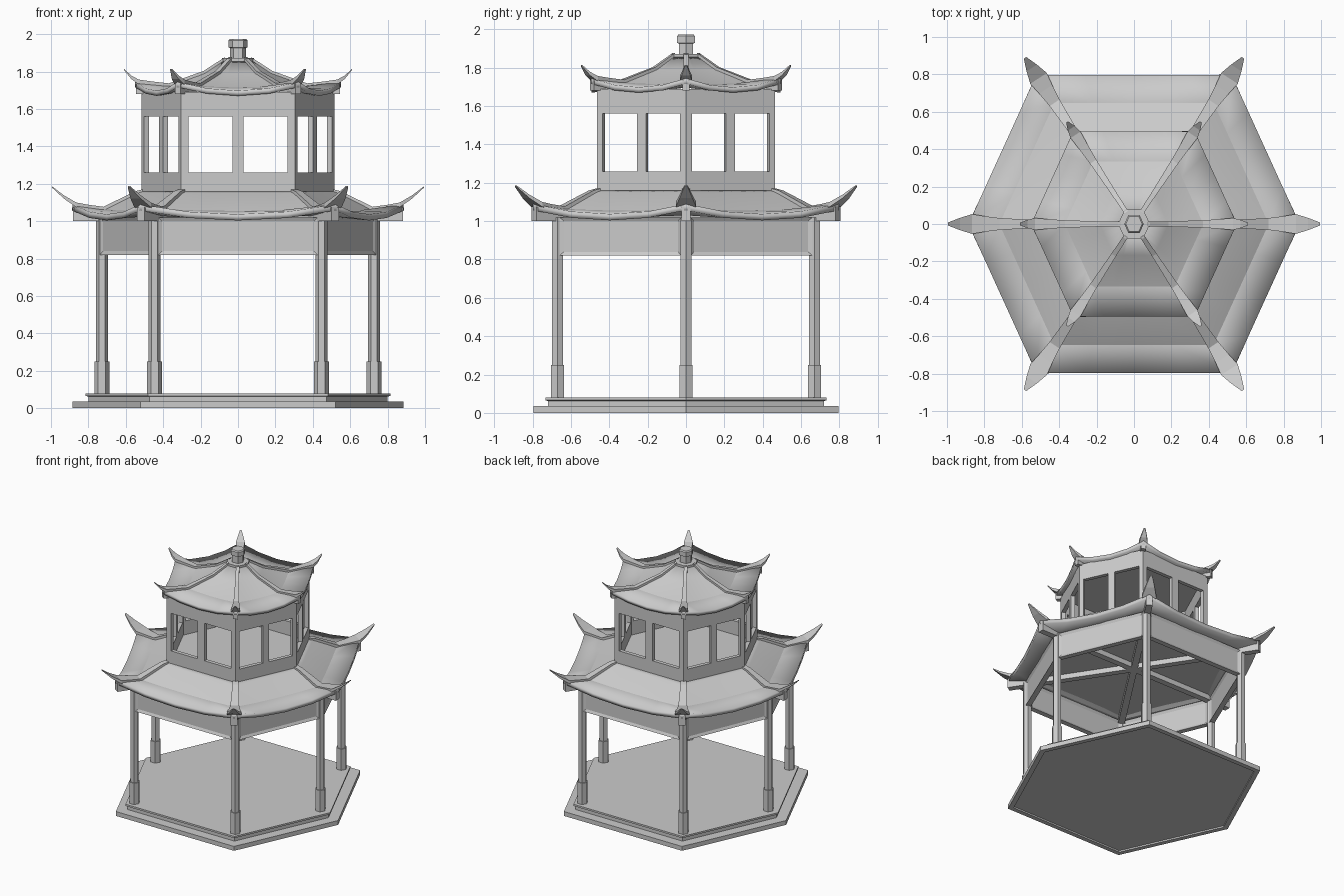
import bpy, bmesh
from math import pi
from mathutils import Vector, Matrix

if "Cube" in bpy.data.objects:
    bpy.data.objects.remove(bpy.data.objects["Cube"])

# Slightly stretched hexagon, corners on the x axis
HEX = [Vector(p) for p in ((1, 0, 0), (.59, .9, 0), (-.59, .9, 0),
                           (-1, 0, 0), (-.59, -.9, 0), (.59, -.9, 0))]
# Column centres
COLS = [Vector(p) for p in ((.728, 0, 0), (.446, .67, 0), (-.446, .67, 0),
                            (-.728, 0, 0), (-.446, -.67, 0), (.446, -.67, 0))]


def make(name, bm, fix=True, smooth=False, thick=0):
    bmesh.ops.remove_doubles(bm, verts=bm.verts, dist=1e-5)
    if fix:
        bmesh.ops.recalc_face_normals(bm, faces=bm.faces)
    me = bpy.data.meshes.new(name)
    bm.to_mesh(me)
    bm.free()
    ob = bpy.data.objects.new(name, me)
    bpy.context.collection.objects.link(ob)
    if thick:
        mod = ob.modifiers.new("thickness", 'SOLIDIFY')
        mod.thickness, mod.offset, mod.use_even_offset = thick, -1, True
    if smooth:
        bpy.ops.object.select_all(action='DESELECT')
        ob.select_set(True)
        bpy.context.view_layer.objects.active = ob
        bpy.ops.object.shade_smooth_by_angle(angle=.25)
    return ob


def loft(bm, sections):
    """Skin closed sections and cap both ends."""
    rows = [[bm.verts.new(p) for p in s] for s in sections]
    n = len(rows[0])
    for a, b in zip(rows, rows[1:]):
        for i in range(n):
            j = (i + 1) % n
            bm.faces.new((a[i], a[j], b[j], b[i]))
    bm.faces.new(rows[0][::-1])
    bm.faces.new(rows[-1])


def hex_loft(name, rings):
    bm = bmesh.new()
    loft(bm, [[h * r + Vector((0, 0, z)) for h in HEX] for r, z in rings])
    make(name, bm)


def corner_strips(name, stations, edge=9):
    """Radial bars on all corners; stations are (radius, top, bottom, half width)."""
    bm = bmesh.new()
    for h in HEX:
        d = h.normalized()
        side = Vector((-d.y, d.x, 0))
        secs = []
        for s, top, bot, w in stations:
            p = h * min(s, edge) + d * max(0, s - edge)
            secs.append([p + side * a * w + Vector((0, 0, z))
                         for a, z in ((-1, bot), (1, bot), (1, top), (-1, top))])
        loft(bm, secs)
    make(name, bm)


def roof(name, rings, thick, n=4):
    """Curved skirt; rings are (radius, corner height, mid-side height)."""
    bm = bmesh.new()
    rows = []
    for r, zc, zm in rings:
        row = []
        for k in range(6):
            for i in range(n):
                t = i / n
                p = HEX[k].lerp(HEX[(k + 1) % 6], t) * r
                p.z = zm + (zc - zm) * (2 * t - 1) ** 2
                row.append(bm.verts.new(p))
        rows.append(row)
    for a, b in zip(rows, rows[1:]):
        m = len(a)
        for i in range(m):
            j = (i + 1) % m
            bm.faces.new((a[i], b[i], b[j], a[j]))
    make(name, bm, fix=False, smooth=True, thick=thick)


# Stepped platform with a shallow recess underneath
hex_loft("lower_step", [(.845, .012), (.845, 0), (.885, 0), (.885, .035)])
hex_loft("upper_step", [(.8, .035), (.8, .062), (.815, .066), (.815, .08)])

# Columns with thicker feet
for i, c in enumerate(COLS):
    bm = bmesh.new()
    for r, z0, z1 in ((.04, .08, .25), (.032, .25, 1.02)):
        m = Matrix.Translation(c + Vector((0, 0, (z0 + z1) / 2))) @ Matrix.Rotation(pi / 6, 4, 'Z')
        bmesh.ops.create_cone(bm, cap_ends=True, segments=6, radius1=r, radius2=r,
                              depth=z1 - z0, matrix=m)
    make(f"column_{i + 1}", bm, fix=False)

# Frieze panels between columns, recessed on both faces
for i in range(6):
    a, b = COLS[i], COLS[(i + 1) % 6]
    d = b - a
    rot = Matrix.Rotation(Vector((1, 0)).angle_signed(d.to_2d()) * -1, 4, 'Z')
    bm = bmesh.new()
    bmesh.ops.create_cube(bm, size=1, matrix=Matrix.Diagonal((d.length - .04, .04, .2, 1)))
    bm.normal_update()
    faces = [f for f in bm.faces if abs(f.normal.y) > .9]
    bmesh.ops.inset_individual(bm, faces=faces, thickness=.028, depth=0)
    for f in faces:
        bmesh.ops.translate(bm, verts=f.verts, vec=f.normal * -.01)
    bm.transform(Matrix.Translation((a + b) / 2 + Vector((0, 0, .92))) @ rot)
    make(f"frieze_panel_{i + 1}", bm)

# Lower roof with ceiling, beams, hip ridges and upswept horns
corner_strips("lower_beams", [(0, 1.05, 1.0, .024), (.72, 1.045, 1.0, .024), (.882, 1.075, 1.0, .024)])
hex_loft("lower_ceiling", [(.72, 1.04), (.72, 1.048)])
roof("lower_roof", [(.5, 1.165, 1.165), (.545, 1.15, 1.15),
                    (.72, 1.065, 1.055), (.885, 1.09, 1.037)], .033)
corner_strips("lower_ridges", [(.51, 1.17, 1.13, .022), (.55, 1.16, 1.12, .022),
                               (.72, 1.077, 1.04, .032), (.80, 1.088, 1.05, .042),
                               (.865, 1.1, 1.075, .053), (.93, 1.138, 1.12, .033),
                               (.995, 1.187, 1.18, .008)], .885)
hex_loft("upper_floor", [(.515, 1.13), (.515, 1.15)])

# Upper storey wall with two windows per side
bm = bmesh.new()
ts, zs = (0, .065, .45, .55, .935, 1), (1.13, 1.26, 1.56, 1.69)
for k in range(6):
    a, b = HEX[k] * .517, HEX[(k + 1) % 6] * .517
    for c in range(5):
        for r in range(3):
            if r == 1 and c in (1, 3):
                continue
            bm.faces.new([bm.verts.new(a.lerp(b, ts[i]) + Vector((0, 0, zs[j])))
                          for i, j in ((c, r), (c + 1, r), (c + 1, r + 1), (c, r + 1))])
make("upper_wall", bm, fix=False, thick=.03)
hex_loft("upper_ceiling", [(.51, 1.672), (.51, 1.68)])

# Upper roof
corner_strips("upper_beams", [(.40, 1.71, 1.68, .018), (.545, 1.735, 1.68, .018)])
roof("upper_roof", [(.07, 1.865, 1.865), (.185, 1.79, 1.788),
                    (.37, 1.725, 1.715), (.55, 1.745, 1.698)], .028)
corner_strips("upper_ridges", [(.07, 1.877, 1.83, .012), (.185, 1.803, 1.77, .014),
                               (.37, 1.737, 1.705, .02), (.46, 1.747, 1.71, .026),
                               (.53, 1.757, 1.73, .032), (.57, 1.778, 1.76, .022),
                               (.61, 1.815, 1.808, .006)], .55)

# Finial
hex_loft("finial", [(.085, 1.845), (.085, 1.872), (.042, 1.872), (.042, 1.925),
                    (.052, 1.93), (.052, 1.965), (.044, 1.973)])
